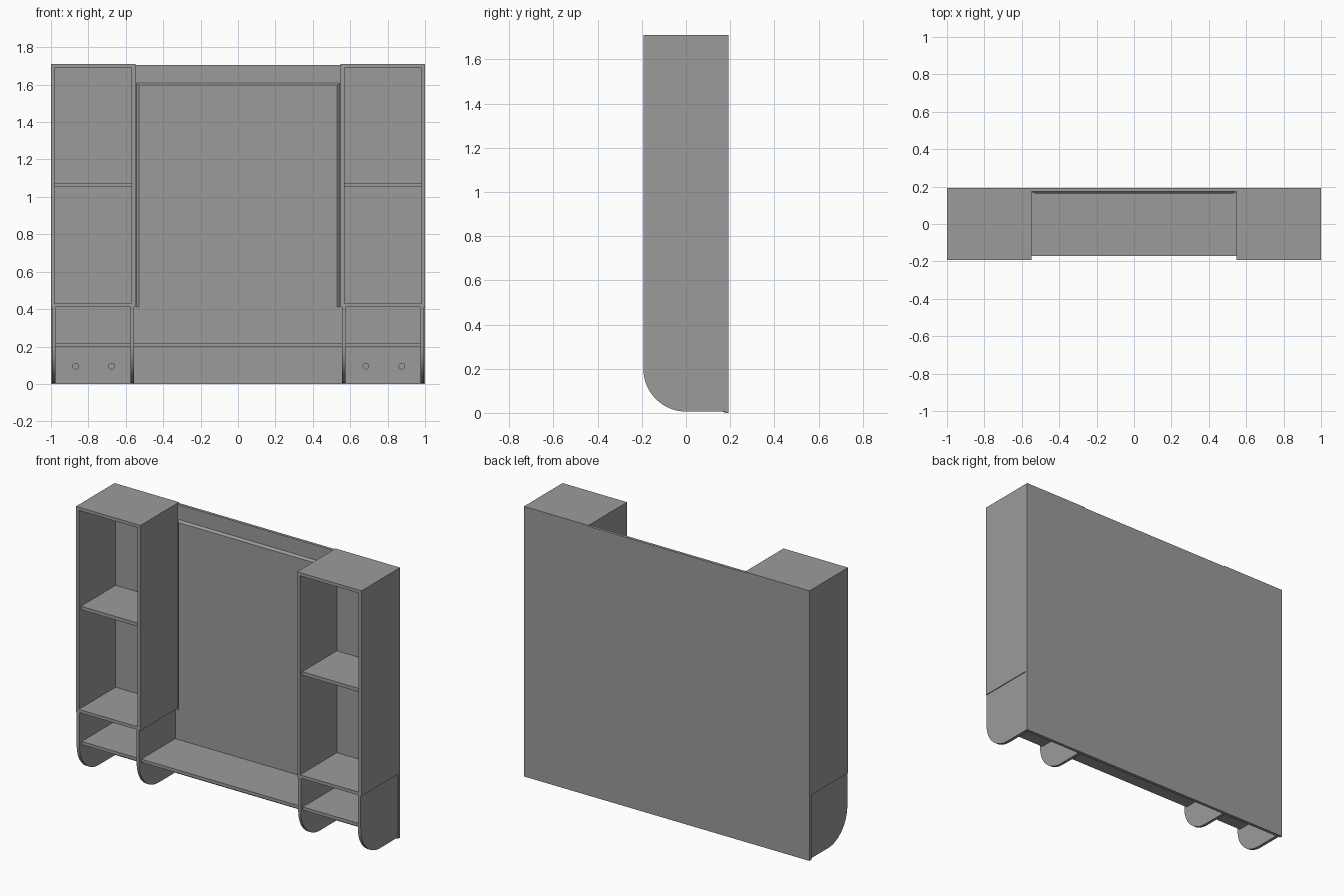
import bpy, bmesh, math

if "Cube" in bpy.data.objects:
    bpy.data.objects.remove(bpy.data.objects["Cube"])

# dark grey finish shared by all boards
grey = bpy.data.materials.new("dark_grey")
grey.diffuse_color = (0.33, 0.33, 0.33, 1)
grey.use_nodes = True
grey.node_tree.nodes["Principled BSDF"].inputs["Base Color"].default_value = grey.diffuse_color

F, B = -0.193, 0.193      # front and back planes
W = 0.175                 # front of the back panel


def add_object(name, bm):
    bmesh.ops.recalc_face_normals(bm, faces=bm.faces[:])
    mesh = bpy.data.meshes.new(name)
    bm.to_mesh(mesh)
    bm.free()
    mesh.materials.append(grey)
    obj = bpy.data.objects.new(name, mesh)
    bpy.context.collection.objects.link(obj)
    return obj


def box(name, x, y, z):
    x, y, z = sorted(x), sorted(y), sorted(z)
    bm = bmesh.new()
    bmesh.ops.create_cube(bm, size=1)
    for v in bm.verts:
        v.co = [r[0] if c < 0 else r[1] for c, r in zip(v.co, (x, y, z))]
    return add_object(name, bm)


def bracket(name, x0, x1):
    # side board with a quarter-round lower front corner
    r = 0.193
    pts = [(W, 0.006), (W, 0.41), (F, 0.41)]
    for i in range(17):
        a = math.pi + i * math.pi / 32
        pts.append((r * math.cos(a), 0.006 + r + r * math.sin(a)))
    bm = bmesh.new()
    face = bm.faces.new([bm.verts.new((x0, y, z)) for y, z in pts])
    ext = bmesh.ops.extrude_face_region(bm, geom=[face])
    for v in ext["geom"]:
        if isinstance(v, bmesh.types.BMVert):
            v.co.x = x1
    return add_object(name, bm)


def peg(name, x):
    bm = bmesh.new()
    bmesh.ops.create_cone(bm, cap_ends=True, segments=20, radius1=0.018,
                          radius2=0.018, depth=0.02)
    for v in bm.verts:
        cx, cy, cz = v.co
        v.co = (x + cx, 0.155 + cz, 0.095 + cy)
    return add_object(name, bm)


# back and middle section
box("back_panel", (-1, 1), (W, B), (0, 1.705))
box("lower_back_board", (-0.975, 0.975), (0.168, W), (0.004, 0.41))
box("middle_shelf", (-0.557, 0.557), (-0.172, 0.17), (0.2, 0.22))

# middle board with sloped edges
board = box("bevelled_board", (-0.543, 0.543), (0.163, W), (0.41, 1.61))
for v in board.data.vertices:
    if v.co.y < 0.17:
        v.co.x *= 0.53 / 0.543
        if v.co.z > 1:
            v.co.z -= 0.013

# two shelf towers
for s, side in ((-1, "left"), (1, "right")):
    # upper cabinet
    box(side + "_tower_outer_side", (s, s * 0.98), (F, W), (0.41, 1.71))
    box(side + "_tower_inner_side", (s * 0.57, s * 0.548), (F, W), (0.41, 1.71))
    box(side + "_tower_top", (s, s * 0.548), (F, B), (1.69, 1.71))
    box(side + "_tower_base", (s * 0.98, s * 0.57), (F, W), (0.41, 0.43))
    box(side + "_tower_shelf", (s * 0.98, s * 0.57), (-0.172, W), (1.053, 1.075))

    # lower bracket section
    bracket(side + "_outer_bracket", s * 0.975, s * 0.995)
    bracket(side + "_inner_bracket", s * 0.557, s * 0.575)
    box(side + "_lower_shelf", (s * 0.975, s * 0.575), (-0.172, 0.17), (0.2, 0.22))
    for x in (0.68, 0.872):
        peg(side + "_peg", s * x + 0.004)
